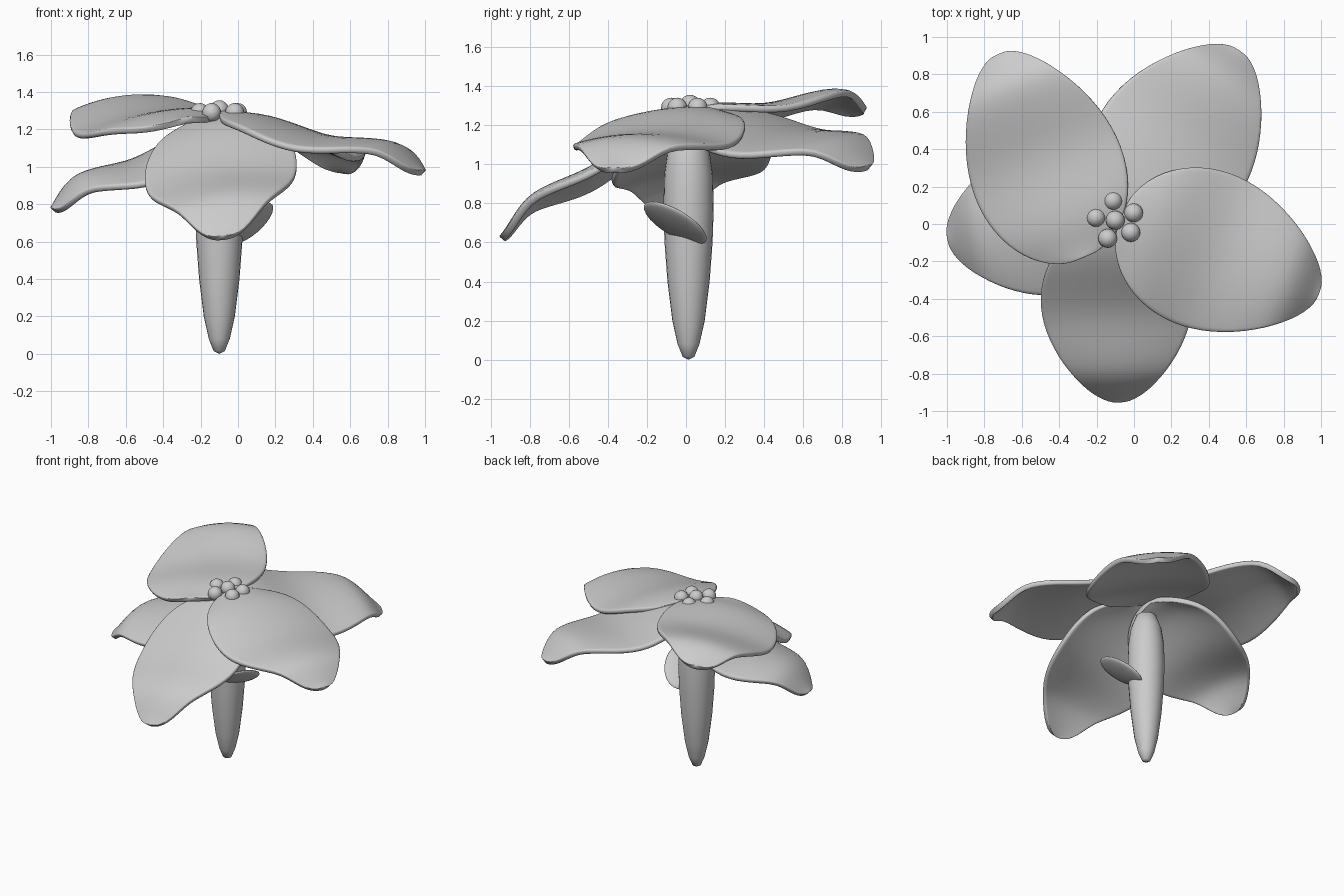
import bpy, bmesh, math
from mathutils import Vector, Matrix

if "Cube" in bpy.data.objects:
    bpy.data.objects.remove(bpy.data.objects["Cube"], do_unlink=True)

grey = bpy.data.materials.new("plain_grey")
grey.use_nodes = True
grey.diffuse_color = (0.6, 0.6, 0.6, 1)
grey.node_tree.nodes["Principled BSDF"].inputs["Base Color"].default_value = (0.6, 0.6, 0.6, 1)


def add_object(name, bm):
    """Turn a bmesh into a smooth grey object."""
    bmesh.ops.recalc_face_normals(bm, faces=bm.faces)
    for f in bm.faces:
        f.smooth = True
    mesh = bpy.data.meshes.new(name)
    bm.to_mesh(mesh)
    bm.free()
    mesh.materials.append(grey)
    ob = bpy.data.objects.new(name, mesh)
    bpy.context.collection.objects.link(ob)
    return ob


def interpolate(points, t):
    """Smoothly read a value from a short list of (t, value) pairs."""
    for (a, va), (b, vb) in zip(points, points[1:]):
        if t <= b:
            s = (t - a) / (b - a)
            return va + (vb - va) * s * s * (3 - 2 * s)
    return points[-1][1]


# Petals: a bent, dished blade with a rounded base and a curled tip
BEND = [(0, 0), (0.2, 0.035), (0.45, 0.02), (0.85, 0.1), (1, 0)]


def petal(name, base, tip, half_width, roll, arch, rows=16, cols=10):
    base, tip = Vector(base), Vector(tip)
    along = (tip - base).to_2d().normalized()
    side = Vector((-along.y, along.x, 0))
    bm = bmesh.new()
    grid = []
    for i in range(rows + 1):
        t = (1 - math.cos(math.pi * i / rows)) / 2
        width = half_width * max(0, math.sin(math.pi * t ** 0.8)) ** 0.55
        if i in (0, rows):
            width = 0
        row = []
        for j in range(cols + 1):
            v = math.sin(math.pi * (j / cols - 0.5))
            p = base.lerp(tip, t) + side * v * width
            spread = width / half_width
            p.z += interpolate(BEND, t) + (roll * v - arch * v * v) * spread
            row.append(bm.verts.new(p))
        grid.append(row)
    for r0, r1 in zip(grid, grid[1:]):
        for j in range(cols):
            bm.faces.new((r0[j], r0[j + 1], r1[j + 1], r1[j]))
    bmesh.ops.remove_doubles(bm, verts=bm.verts, dist=0.0005)
    ob = add_object(name, bm)
    solid = ob.modifiers.new("thickness", 'SOLIDIFY')
    solid.thickness = 0.036
    solid.offset = 0
    rounding = ob.modifiers.new("rounding", 'SUBSURF')
    rounding.levels = rounding.render_levels = 1


petal("left_petal", (-0.07, 0.04, 1.29), (0.985, -0.37, 0.97), 0.43, 0.0, 0.065)
petal("upper_right_petal", (-0.27, -0.18, 1.25), (-0.72, 0.91, 1.27), 0.415, -0.06, 0.06)
petal("back_petal", (-0.06, 0.0, 1.27), (0.56, 0.925, 0.98), 0.435, 0.06, 0.05)
petal("front_petal", (-0.1, 0.0, 1.28), (-0.08, -0.945, 0.62), 0.41, 0.045, 0.06)
petal("right_petal", (-0.06, 0.11, 1.24), (-0.99, -0.08, 0.77), 0.41, -0.035, 0.085)

# Stem: a tapered spindle rounded at both ends
stem_profile = [(0, 0), (0.03, 0.015), (0.056, 0.08), (0.083, 0.2), (0.108, 0.4), (0.123, 0.6),
                (0.129, 0.78), (0.124, 0.95), (0.107, 1.07), (0.07, 1.17), (0, 1.21)]
bm = bmesh.new()
verts = [bm.verts.new((r - 0.1, 0.013, z)) for r, z in stem_profile]
edges = [bm.edges.new(pair) for pair in zip(verts, verts[1:])]
bmesh.ops.spin(bm, geom=verts + edges, cent=(-0.1, 0.013, 0), axis=(0, 0, 1),
               angle=math.tau, steps=24)
bmesh.ops.remove_doubles(bm, verts=bm.verts, dist=0.0005)
add_object("stem", bm)

# Stamens: a ring of five beads around a central one
beads = [(-0.1, 0.02, 1.305)]
for k in range(5):
    a = math.radians(22 + 75 * k)
    beads.append((-0.1 + 0.105 * math.cos(a), 0.02 + 0.105 * math.sin(a), 1.29))
for k, spot in enumerate(beads):
    bm = bmesh.new()
    bmesh.ops.create_uvsphere(bm, u_segments=16, v_segments=10, radius=0.051,
                              matrix=Matrix.Translation(spot))
    add_object("stamen_%d" % k, bm)

# Small leaf: a thin tilted oval on the side of the stem
length_axis = Vector((0.32, -0.78, 0.54)).normalized()
width_axis = Vector((0.87, 0.38, 0.37))
width_axis = (width_axis - length_axis * width_axis.dot(length_axis)).normalized()
normal = length_axis.cross(width_axis)
turn = Matrix((length_axis, width_axis, normal)).transposed().to_4x4()
bm = bmesh.new()
bmesh.ops.create_uvsphere(
    bm, u_segments=24, v_segments=12, radius=1,
    matrix=Matrix.Translation((0.07, -0.055, 0.7)) @ turn @ Matrix.Diagonal((0.19, 0.125, 0.024, 1)))
add_object("small_leaf", bm)
